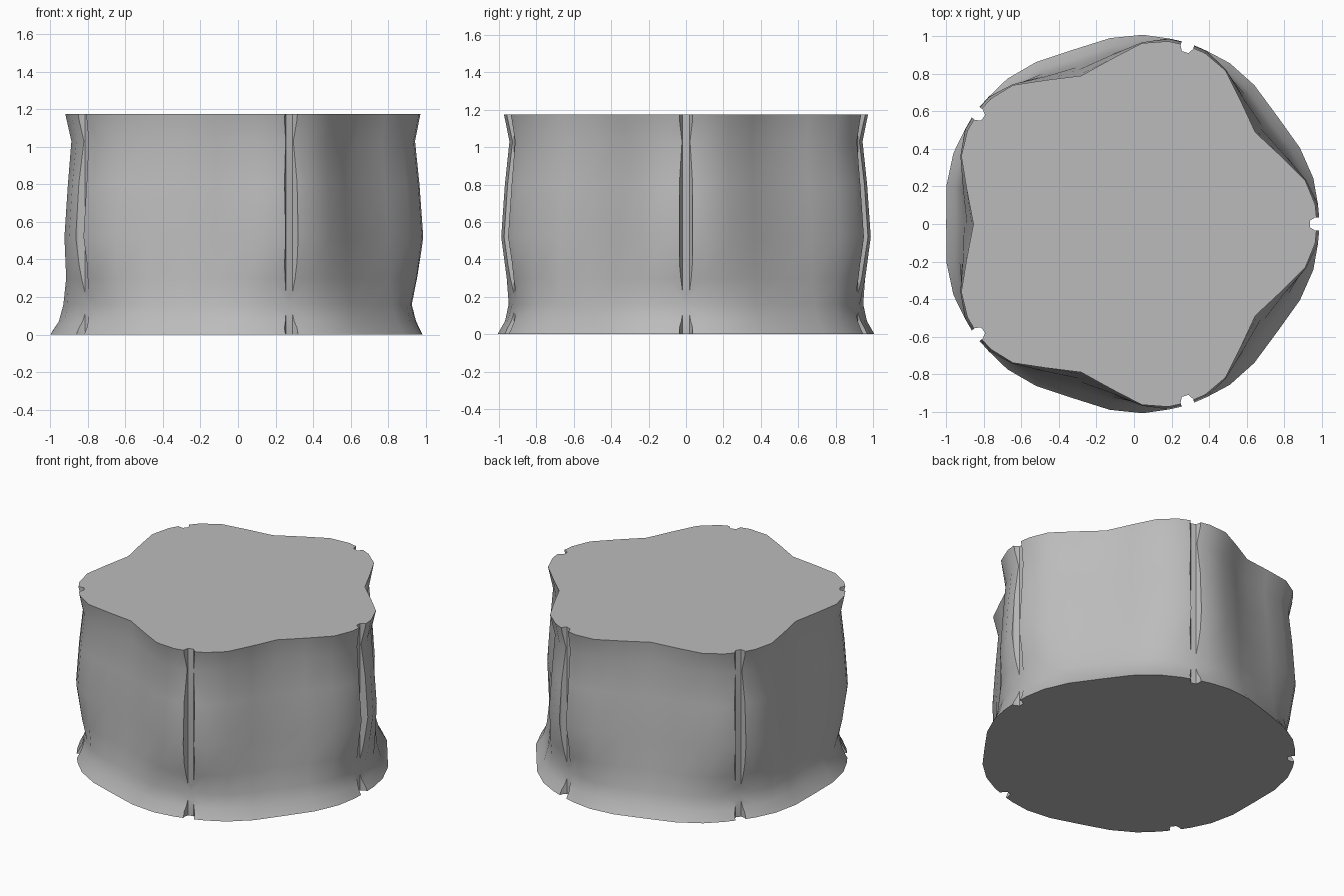
import bpy, bmesh, math

if "Cube" in bpy.data.objects:
    bpy.data.objects.remove(bpy.data.objects["Cube"], do_unlink=True)

CENTRE_X = -0.025
HEIGHTS = [0.0, 0.07, 0.16, 0.3, 0.52, 0.8, 1.03, 1.175]
# Radius up the wall, by angle in degrees away from a lobe
PROFILES = {
    0: [1.01, 0.975, 0.95, 0.98, 1.015, 0.995, 0.97, 1.0],
    6: [1.01, 0.975, 0.95, 0.98, 1.01, 0.99, 0.965, 0.995],
    14: [1.01, 0.97, 0.95, 0.96, 0.97, 0.95, 0.93, 0.965],
    24: [0.995, 0.95, 0.925, 0.91, 0.905, 0.885, 0.865, 0.885],
    36: [0.975, 0.925, 0.9, 0.88, 0.865, 0.84, 0.815, 0.83],
}

stone = bpy.data.materials.new("grey")
stone.use_nodes = True
GREY = (0.5, 0.5, 0.5, 1)
stone.diffuse_color = GREY
stone.node_tree.nodes["Principled BSDF"].inputs["Base Color"].default_value = GREY


def add_object(name, bm):
    bmesh.ops.recalc_face_normals(bm, faces=bm.faces)
    mesh = bpy.data.meshes.new(name)
    bm.to_mesh(mesh)
    bm.free()
    mesh.materials.append(stone)
    obj = bpy.data.objects.new(name, mesh)
    bpy.context.collection.objects.link(obj)
    return obj


# Five-lobed block, each lobe mirrored about its own axis
offsets = sorted({s * a for a in PROFILES for s in (-1, 1)} - {-36})
columns = [(72 * lobe + off, PROFILES[abs(off)]) for lobe in range(5) for off in offsets]
bm = bmesh.new()
rings = []
for level, z in enumerate(HEIGHTS):
    ring = []
    for angle, profile in columns:
        a, r = math.radians(angle), profile[level]
        ring.append(bm.verts.new((CENTRE_X + r * math.cos(a), r * math.sin(a), z)))
    rings.append(ring)
count = len(columns)
for low, high in zip(rings, rings[1:]):
    for i in range(count):
        j = (i + 1) % count
        bm.faces.new((low[i], low[j], high[j], high[i]))
bm.faces.new(rings[0])
bm.faces.new(rings[-1])
body = add_object("fluted_block", bm)

# Upright grooves cut into the tip of every lobe
bm = bmesh.new()
for lobe in range(5):
    a = math.radians(72 * lobe)
    path = [(0.99, -0.035), (0.962, -0.018), (0.962, 0.018), (0.99, 0.035), (1.1, 0.035), (1.1, -0.035)]
    corners = []
    for r, side in path:
        x = CENTRE_X + r * math.cos(a) - side * math.sin(a)
        y = r * math.sin(a) + side * math.cos(a)
        corners.append(bm.verts.new((x, y, -0.1)))
    face = bm.faces.new(corners)
    top = bmesh.ops.extrude_face_region(bm, geom=[face])["geom"]
    bmesh.ops.translate(bm, vec=(0, 0, 1.4),
                        verts=[v for v in top if isinstance(v, bmesh.types.BMVert)])
cutter = add_object("groove_cutter", bm)

# Apply the cut, then smooth the walls and keep the rims sharp
cut = body.modifiers.new("grooves", "BOOLEAN")
cut.operation = "DIFFERENCE"
cut.solver = "EXACT"
cut.object = cutter
bpy.ops.object.select_all(action="DESELECT")
bpy.context.view_layer.objects.active = body
body.select_set(True)
bpy.ops.object.modifier_apply(modifier=cut.name)
bpy.data.objects.remove(cutter, do_unlink=True)
bpy.ops.object.shade_smooth_by_angle(angle=math.radians(35))
